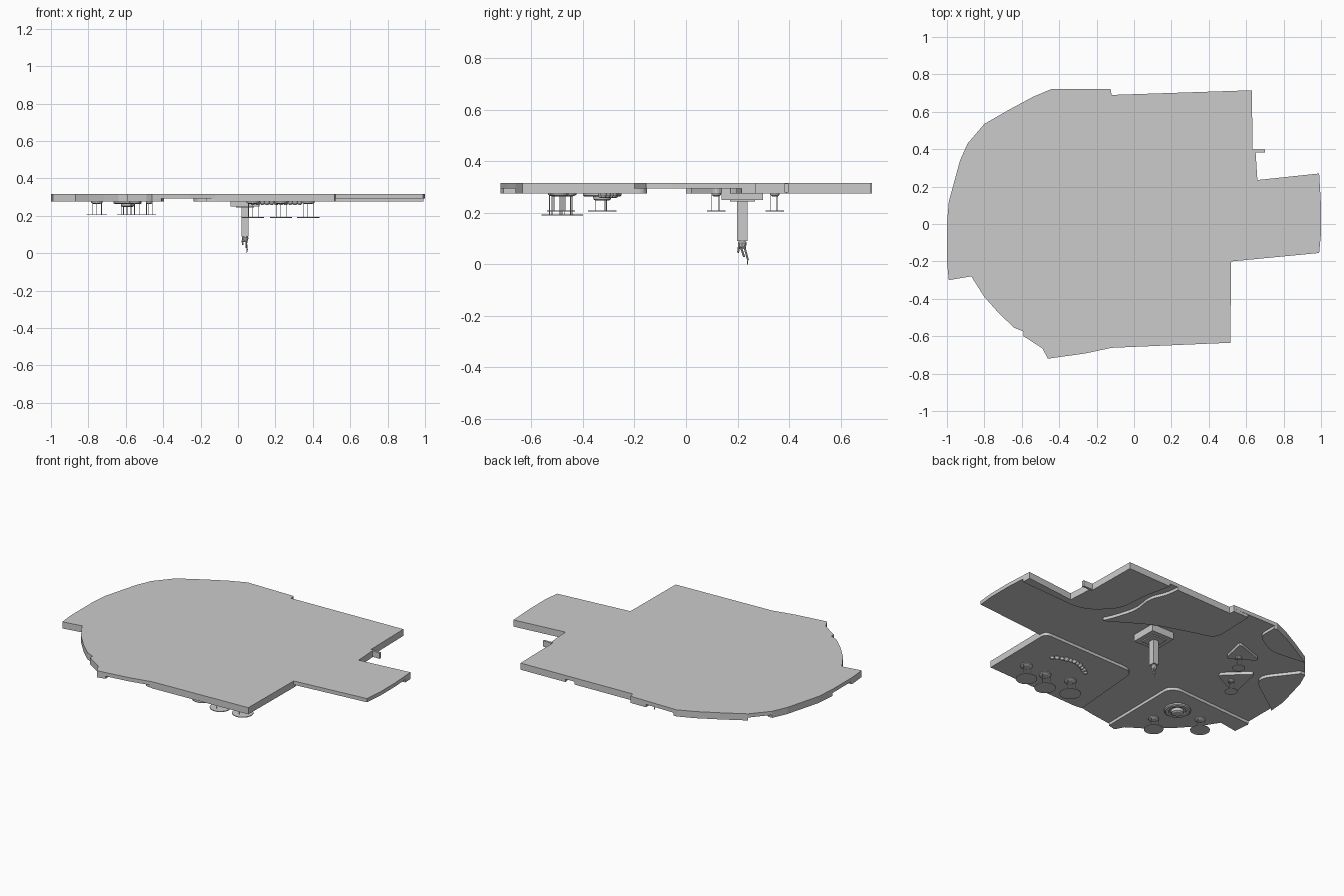
import bpy, bmesh, math
from mathutils import Vector

if "Cube" in bpy.data.objects:
    bpy.data.objects.remove(bpy.data.objects["Cube"])

TOP, DECK, DROP = 0.316, 0.293, 0.275


def rounded(pts):
    """Expand (x, y, r) points into small arcs; (x, y) points stay sharp."""
    out, n = [], len(pts)
    for i, p in enumerate(pts):
        c = Vector(p[:2])
        if len(p) == 2:
            out.append(c)
            continue
        a = c + (Vector(pts[i - 1][:2]) - c).normalized() * p[2]
        b = c + (Vector(pts[(i + 1) % n][:2]) - c).normalized() * p[2]
        for k in range(6):
            t = k / 5
            out.append(a * (1 - t) ** 2 + c * 2 * t * (1 - t) + b * t * t)
    return out


def finish(name, bm):
    bmesh.ops.recalc_face_normals(bm, faces=bm.faces)
    me = bpy.data.meshes.new(name)
    bm.to_mesh(me)
    bm.free()
    ob = bpy.data.objects.new(name, me)
    bpy.context.collection.objects.link(ob)
    return ob


def prism(name, pts, z0, z1):
    bm = bmesh.new()
    f = bm.faces.new([bm.verts.new((p[0], p[1], z0)) for p in rounded(pts)])
    r = bmesh.ops.extrude_face_region(bm, geom=[f])
    for v in r["geom"]:
        if isinstance(v, bmesh.types.BMVert):
            v.co.z = z1
    return finish(name, bm)


def box(name, x0, x1, y0, y1, z0, z1):
    return prism(name, [(x0, y0), (x1, y0), (x1, y1), (x0, y1)], z0, z1)


def lathe(name, x, y, profile, sides=24):
    """Revolve (radius, z) profile about a vertical axis."""
    bm = bmesh.new()
    rings = [[bm.verts.new((x + r * math.cos(2 * math.pi * k / sides),
                            y + r * math.sin(2 * math.pi * k / sides), z))
              for k in range(sides)] for r, z in profile]
    for a, b in zip(rings, rings[1:]):
        for k in range(sides):
            j = (k + 1) % sides
            bm.faces.new((a[k], a[j], b[j], b[k]))
    bm.faces.new(rings[0])
    bm.faces.new(rings[-1])
    return finish(name, bm)


def rod(name, a, b, r, sides=8):
    a, b = Vector(a), Vector(b)
    ob = lathe(name, 0, 0, [(r, 0), (r, (b - a).length)], sides)
    ob.location = a
    ob.rotation_mode = 'QUATERNION'
    ob.rotation_quaternion = (b - a).to_track_quat('Z', 'Y')
    return ob


def lamp(name, x, y, r, z, rose=0.018):
    """Ceiling rose, three suspension rods and a flat disc."""
    lathe(name + "_rose", x, y, [(rose, DROP + .002), (rose, DROP - .006),
                                 (rose * .6, DROP - .012)], 16)
    for k in range(3):
        a = 2 * math.pi * k / 3 + .4
        px, py = x + r * .5 * math.cos(a), y + r * .5 * math.sin(a)
        rod(name + "_rod", (px, py, z), (px, py, DROP + .002), .0015, 6)
    lathe(name + "_disc", x, y, [(r, z), (r, z + .004)], 32)


# Main ceiling deck
left_arc = [(-1, 0), (-.99, .12), (-.93, .34), (-.89, .43)]
back_left = [(-.8, .535), (-.67, .61), (-.54, .68), (-.44, .722)]
front_left = [(-.46, -.72), (-.49, -.665), (-.59, -.6), (-.59, -.575), (-.64, -.555),
              (-.72, -.48), (-.8, -.39), (-.87, -.28), (-.99, -.3), (-1, -.2)]
outline = left_arc + back_left + [
    (-.125, .722), (-.12, .69), (.63, .715), (.635, .39), (.65, .39), (.66, .235),
    (.99, .27), (1, .1), (1, -.05), (.99, -.155), (.52, -.2), (.515, -.635),
    (-.12, -.662), (-.26, -.692)] + front_left
prism("ceiling_deck", outline, DECK, TOP)

# Dropped ceiling panels following the deck edge
Z = DECK + .003
prism("front_panel", [(.515, -.635), (.52, -.2), (.52, -.15, .04), (-.13, -.165, .06),
                      (-.17, -.655), (-.12, -.662)], DROP, Z)
prism("front_left_panel", [(-.41, -.708)] + front_left +
      [(-.995, -.19), (-.44, -.155, .04), (-.405, -.2, .02)], DROP, Z)
prism("left_panel", left_arc + [(-.86, .43), (-.7, .22, .09), (-.985, .02)], DROP, Z)
prism("back_left_panel", back_left + [(-.42, .72), (-.42, .6, .04), (-.57, .51, .06)], DROP, Z)
prism("back_right_panel", [(.63, .715), (.635, .39), (.65, .39), (.66, .235), (.99, .27),
                           (.993, .215), (.53, .19, .1), (.384, .338, .06),
                           (.37, .52, .06), (.33, .705)], DROP, Z)
prism("back_middle_panel", [(.27, .703), (.28, .62, .04), (.325, .52, .05), (.3, .38, .06),
                            (.345, .23, .05), (.38, .16, .03), (.12, .32, .08),
                            (-.13, .40, .08), (-.24, .43, .06), (-.23, .72), (-.125, .722),
                            (-.12, .69)], DROP, Z)
prism("triangle_panel_back", [(-.39, .46, .03), (-.43, .285, .03), (-.59, .39, .03)], DROP, Z)
prism("triangle_panel_left", [(-.515, .115, .03), (-.667, .26, .03), (-.72, .01, .03)], DROP, Z)
box("side_fin", .63, .70, .383, .397, .278, .314)

# Hanging disc lamps
lamp("triangle_lamp_back", -.475, .345, .036, .204)
lamp("triangle_lamp_left", -.61, .118, .036, .204)
lamp("lounge_lamp_large", -.55, -.485, .055, .204, .03)
lamp("lounge_lamp_small", -.755, -.325, .055, .204, .03)
for i, (x, y) in enumerate([(.08, -.46), (.23, -.5), (.375, -.49)]):
    lamp("dining_lamp_%d" % i, x, y, .06, .189, .035)

# Stepped round medallion
mx, my = -.59, -.325
lathe("medallion", mx, my, [(.075, DROP + .002), (.075, .267), (.068, .262), (.05, .262),
                            (.046, .268), (.036, .268), (.034, .252), (.026, .247)], 32)

# Arc of pebble lights
for i in range(11):
    t = i / 10
    x, y = .33 - .25 * t, -.32 + .05 * math.sin(math.pi * t) - .01 * t
    r = .013 + .003 * (i % 2)
    lathe("pebble_light", x, y, [(r * .8, DROP + .003), (r, DROP - .006),
                                 (r * .75, DROP - .014), (r * .3, DROP - .018)], 10)

# Stepped square mount and column
cx, cy = .038, .218
box("mount_plate", -.04, .115, .138, .298, .25, Z)
box("mount_step", -.01, .085, .17, .268, .243, .252)
box("column", cx - .018, cx + .018, cy - .02, cy + .02, .09, .245)

# Jointed gripper at the end of the column
lathe("wrist", cx, cy, [(.012, .092), (.018, .083), (.016, .07), (.009, .06)], 10)
for i, (sx, sy, ex, ey, ez) in enumerate([(-.015, -.014, -.012, -.016, .045),
                                          (.006, .01, .011, .022, .018),
                                          (.008, -.004, .006, .008, .028)]):
    elbow = (cx + sx, cy + sy, .062)
    rod("finger_upper", (cx, cy, .078), elbow, .006)
    rod("finger_lower", elbow, (cx + ex, cy + ey, ez), .004)

# Shift everything so the lowest finger touches the floor plane
bpy.context.view_layer.update()
low = min((o.matrix_world @ v.co).z for o in bpy.data.objects for v in o.data.vertices
          if o.name.startswith("finger_lower"))
tip = rod("finger_tip", (cx + .011, cy + .022, low + .003), (cx + .009, cy + .02, 0), .002, 6)
